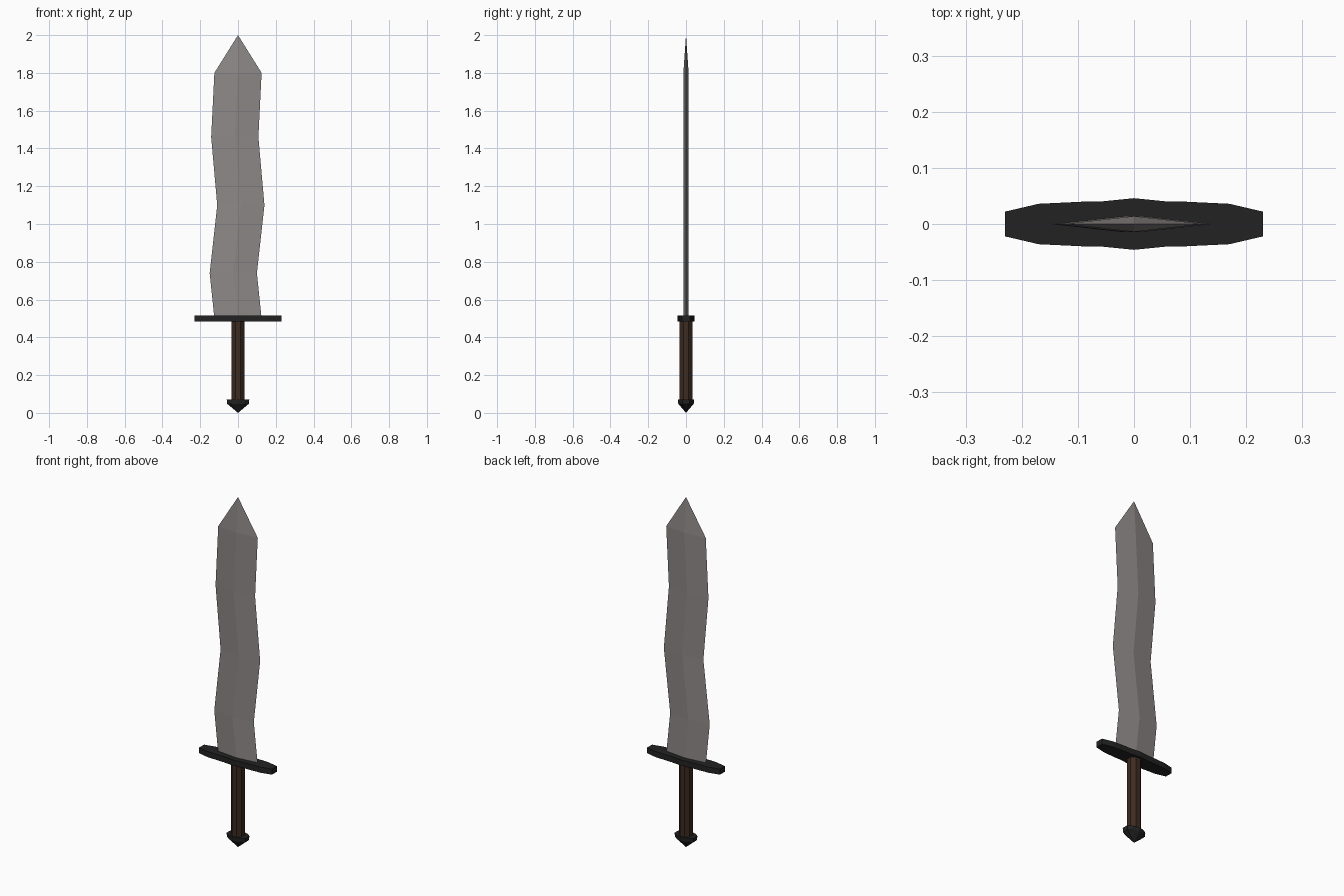
import bpy, bmesh, math

if "Cube" in bpy.data.objects:
    bpy.data.objects.remove(bpy.data.objects["Cube"])


def material(name, color):
    m = bpy.data.materials.new(name)
    m.diffuse_color = (*color, 1)
    m.use_nodes = True
    m.node_tree.nodes["Principled BSDF"].inputs["Base Color"].default_value = m.diffuse_color
    return m


steel = material("grey steel", (0.27, 0.25, 0.245))
black = material("black iron", (0.016, 0.016, 0.016))
brown = material("brown leather", (0.047, 0.024, 0.015))


def loft(name, rings, mat):
    """Skin a stack of equal-length rings; a one-point ring makes a tip."""
    bm = bmesh.new()
    loops = [[bm.verts.new(p) for p in ring] for ring in rings]
    for a, b in zip(loops, loops[1:]):
        n = max(len(a), len(b))
        for i in range(n):
            j = (i + 1) % n
            if len(b) == 1:
                bm.faces.new((a[i], a[j], b[0]))
            elif len(a) == 1:
                bm.faces.new((a[0], b[j], b[i]))
            else:
                bm.faces.new((a[i], a[j], b[j], b[i]))
    for end in (loops[0], loops[-1]):
        if len(end) > 2:
            bm.faces.new(end)
    bmesh.ops.recalc_face_normals(bm, faces=bm.faces)
    me = bpy.data.meshes.new(name)
    bm.to_mesh(me)
    bm.free()
    me.materials.append(mat)
    ob = bpy.data.objects.new(name, me)
    bpy.context.collection.objects.link(ob)
    return ob


def mirrored(quarter):
    """Full outline from the points of one quarter, +x end first, ending on x = 0."""
    half = quarter + [(-x, y) for x, y in reversed(quarter[:-1])]
    return half + [(-x, -y) for x, y in half]


def at(outline, z, s=1.0):
    return [(x * s, y * s, z) for x, y in outline]


# wavy blade with a diamond section: (height, sideways shift)
waves = [(0.50, 0.0), (0.74, -0.025), (1.10, 0.015), (1.46, -0.017), (1.80, 0.0)]
blade = [[(c + 0.125, 0, z), (c, 0.014, z), (c - 0.125, 0, z), (c, -0.014, z)]
         for z, c in waves]
loft("blade", blade + [[(0, 0, 2.0)]], steel)

# cross guard
guard = mirrored([(0.23, 0.022), (0.17, 0.036), (0.087, 0.04), (0.06, 0.04), (0, 0.046)])
loft("guard", [at(guard, 0.483), at(guard, 0.515)], black)

# octagonal grip
grip = [(0.036 * math.cos(a), 0.036 * math.sin(a))
        for a in (math.pi / 8 + i * math.pi / 4 for i in range(8))]
loft("grip", [at(grip, 0.06), at(grip, 0.49)], brown)

# pommel with pointed underside
pommel = mirrored([(0.06, 0.018), (0.035, 0.034), (0, 0.043)])
loft("pommel", [[(0, 0, 0.0)], at(pommel, 0.048, 0.95), at(pommel, 0.072)], black)
